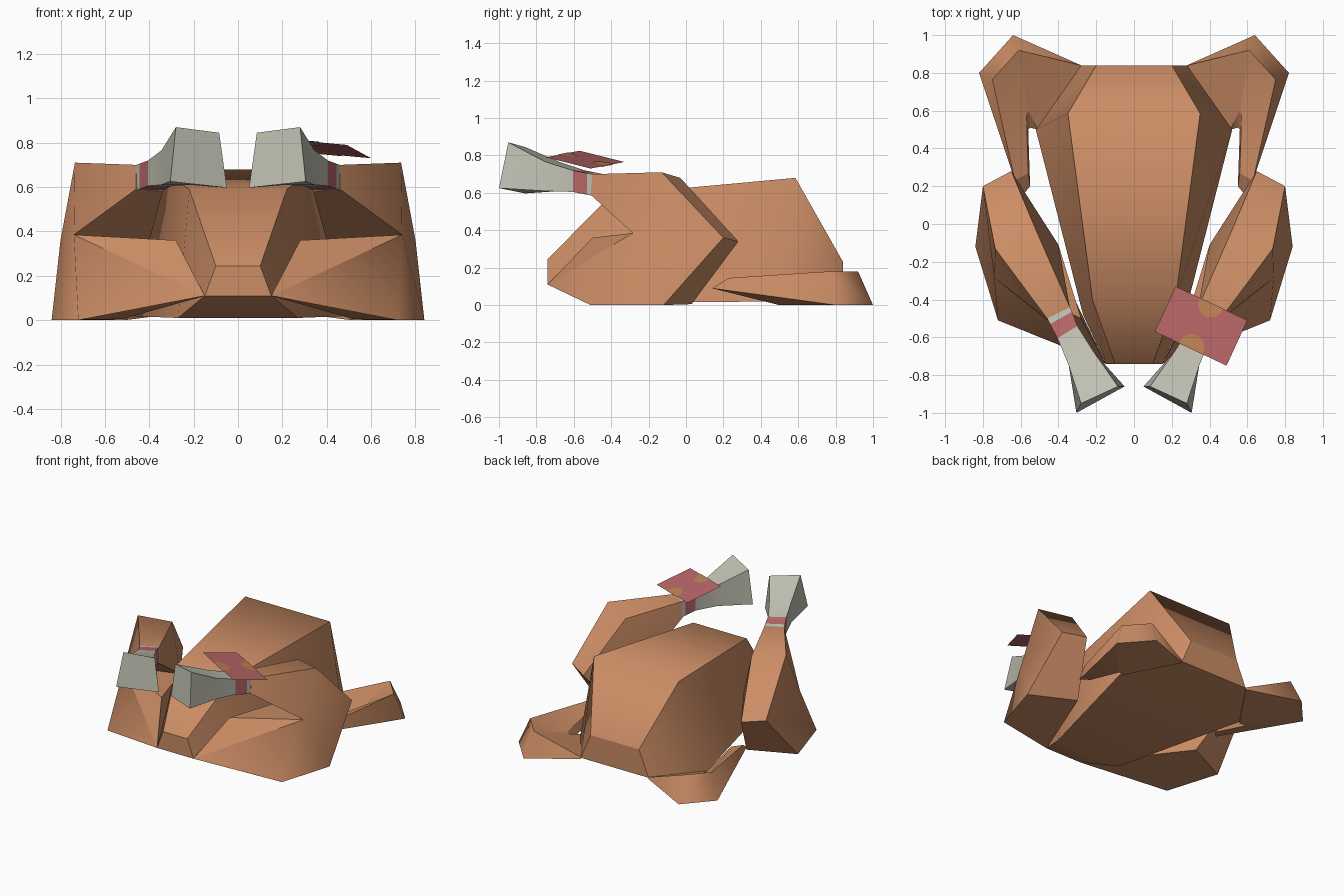
import bpy, bmesh, math
from mathutils import Vector

if "Cube" in bpy.data.objects:
    bpy.data.objects.remove(bpy.data.objects["Cube"])


def material(name, r, g, b):
    m = bpy.data.materials.new(name)
    m.diffuse_color = (r, g, b, 1)
    m.use_nodes = True
    m.node_tree.nodes["Principled BSDF"].inputs["Base Color"].default_value = m.diffuse_color
    return m


ROAST = material("roast brown", 0.60, 0.265, 0.13)
BONE = material("bone grey", 0.53, 0.53, 0.45)
RED = material("paper red", 0.49, 0.135, 0.14)
TAN = material("tan print", 0.52, 0.23, 0.09)


def build(name, verts, faces, mats, mirror=False, face_mats=None, soft=None):
    """Mesh object; soft(edge) says which edges are shaded smooth."""
    me = bpy.data.meshes.new(name)
    bm = bmesh.new()
    vs = [bm.verts.new(v) for v in verts]
    for i, f in enumerate(faces):
        face = bm.faces.new([vs[k] for k in f])
        face.material_index = face_mats[i] if face_mats else 0
        face.smooth = soft is not None
    bm.verts.index_update()
    if soft:
        for e in bm.edges:
            e.smooth = soft(e)
    bmesh.ops.recalc_face_normals(bm, faces=bm.faces)
    bm.to_mesh(me)
    bm.free()
    for m in mats:
        me.materials.append(m)
    ob = bpy.data.objects.new(name, me)
    bpy.context.collection.objects.link(ob)
    if mirror:
        mod = ob.modifiers.new("Mirror", 'MIRROR')
        mod.use_mirror_merge = False
    return ob


def loft(name, rings, mats, mirror=False, band_mats=None):
    """Join four-cornered sections; crosswise inner edges are smooth."""
    n, last = 4, len(rings) - 1
    verts = [p for r in rings for p in r]
    faces, fm = [], []
    for i in range(last):
        for j in range(n):
            k = (j + 1) % n
            faces.append((i*n + j, i*n + k, i*n + n + k, i*n + n + j))
            fm.append(band_mats[i] if band_mats else 0)
    faces += [tuple(range(n)), tuple(range(last*n, last*n + n))]
    fm += [fm[0], fm[-1]]

    def soft(e):
        a, b = (v.index // n for v in e.verts)
        return a == b and 0 < a < last
    return build(name, verts, faces, mats, mirror, fm, soft)


# Body: front to back sections given as top (x, y, z) and bottom (x, y, z)
body = [((0.10, -0.74, 0.245), (0.15, -0.74, 0.11)),
        ((0.22, -0.40, 0.59), (0.27, -0.48, 0.01)),
        ((0.35, 0.585, 0.68), (0.52, 0.50, 0.02)),
        ((0.20, 0.84, 0.23), (0.28, 0.84, 0.04))]
loft("body", [[t, b, (-b[0], b[1], b[2]), (-t[0], t[1], t[2])]
              for t, b in body], [ROAST])

# Legs: bent outline, outer loop 0-6 and inner loop 7-13, plus the ledge corner 14
outer = [(0.46, -0.50, 0.70), (0.735, -0.13, 0.71), (0.80, 0.20, 0.36),
         (0.84, -0.12, 0.0), (0.72, -0.51, 0.0), (0.74, -0.285, 0.385),
         (0.46, -0.51, 0.59)]
inner = [(0.34, -0.44, 0.70), (0.52, -0.03, 0.68), (0.65, 0.28, 0.34),
         (0.52, 0.03, 0.005), (0.15, -0.74, 0.11), (0.40, -0.11, 0.355),
         (0.34, -0.45, 0.58)]
ledge = [(0.28, -0.50, 0.36)]
leg_faces = [(0, 1, 5, 6), (1, 2, 3, 4, 5),             # outside
             (7, 8, 12, 13), (8, 9, 12), (9, 10, 12), (10, 11, 14, 12),  # inside
             (4, 5, 11), (5, 14, 11), (5, 12, 14)]      # thigh front and ledge
leg_faces += [(i, (i + 1) % 7, (i + 1) % 7 + 7, i + 7) for i in (0, 1, 2, 3, 5, 6)]
soft_leg = ({1, 8}, {4, 5}, {1, 5}, {8, 12}, {9, 12}, {10, 12})
build("legs", outer + inner + ledge, leg_faces, [ROAST], mirror=True,
      soft=lambda e: {v.index for v in e.verts} in soft_leg)

# Wings: thin root at the body's lower edge, two elbow sections, tip
loft("wings", [
    [(0.28, 0.84, 0.045), (0.51, 0.50, 0.025), (0.51, 0.50, 0.0), (0.28, 0.84, 0.03)],
    [(0.61, 0.92, 0.18), (0.555, 0.595, 0.05), (0.55, 0.51, 0.0), (0.64, 1.0, 0.0)],
    [(0.75, 0.765, 0.18), (0.57, 0.585, 0.06), (0.56, 0.50, 0.0), (0.82, 0.80, 0.0)],
    [(0.63, 0.23, 0.145), (0.56, 0.27, 0.13), (0.55, 0.20, 0.08), (0.60, 0.14, 0.09)],
], [ROAST], mirror=True)


# Bones with a paper cuff: outer and inner corner at top and bottom
def section(o, i, top, bottom):
    return [(*o, top), (*i, top), (*i, bottom), (*o, bottom)]


loft("bones", [
    section((0.46, -0.50), (0.34, -0.44), 0.70, 0.585),
    section((0.445, -0.53), (0.328, -0.465), 0.705, 0.59),
    section((0.405, -0.605), (0.30, -0.54), 0.72, 0.605),
    section((0.345, -0.75), (0.215, -0.675), 0.765, 0.61),
    [(0.28, -0.95, 0.87), (0.085, -0.86, 0.845),
     (0.05, -0.86, 0.597), (0.305, -1.0, 0.625)],
], [BONE, RED], mirror=True, band_mats=[0, 1, 0, 0])

# Paper tag: one sheet above the right leg
tag = [Vector(p) for p in ((0.22, -0.33, 0.765), (0.60, -0.51, 0.73),
                           (0.49, -0.75, 0.79), (0.11, -0.57, 0.825))]
build("tag", tag, [(0, 1, 2, 3)], [RED])

# Printed half discs at the middle of the long tag edges, on both sides
along = (tag[1] - tag[0]).normalized()
across = (tag[3] - tag[0]).normalized()
up = across.cross(along).normalized()
for name, mid, into in (("tag_print_back", (tag[0] + tag[1]) / 2, across),
                        ("tag_print_front", (tag[2] + tag[3]) / 2, -across)):
    pts = []
    for side in (0.003, -0.003):
        for k in range(9):
            a = math.pi * k / 8
            pts.append(mid + along * 0.07 * math.cos(a)
                       + into * 0.08 * math.sin(a) + up * side)
    build(name, pts, [tuple(range(9)), tuple(range(9, 18))], [TAN])
